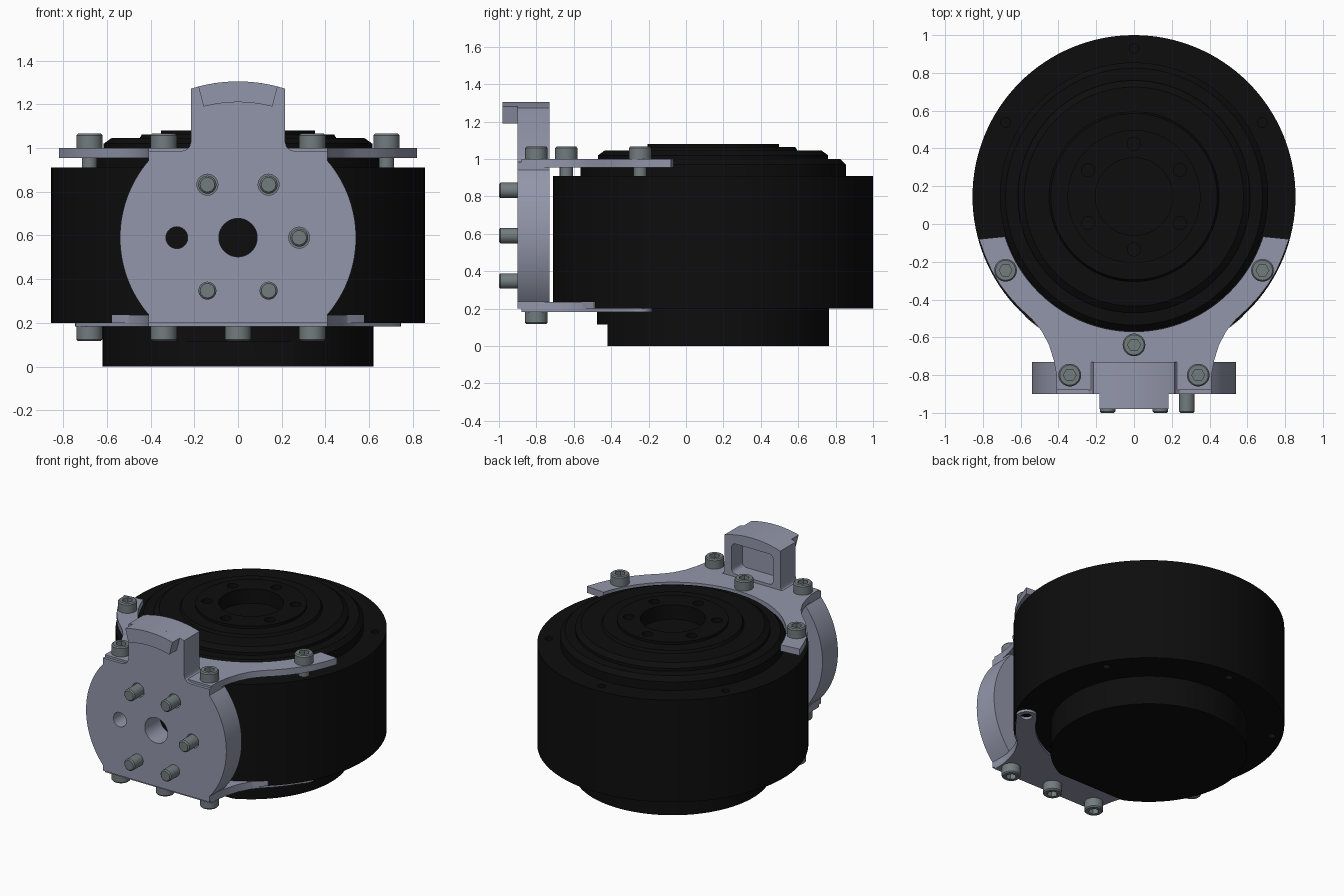
import bpy, bmesh
from math import sin, cos, pi, radians, atan2
from mathutils import Matrix

if "Cube" in bpy.data.objects:
    bpy.data.objects.remove(bpy.data.objects["Cube"])

CY = 0.145          # motor axis y
PZ = 0.59           # front plate axis z


def material(name, rgb):
    m = bpy.data.materials.new(name)
    m.diffuse_color = (*rgb, 1)
    m.use_nodes = True
    m.node_tree.nodes["Principled BSDF"].inputs["Base Color"].default_value = m.diffuse_color
    return m


BLACK = material("black_metal", (0.004, 0.004, 0.004))
ALLOY = material("alloy", (0.29, 0.305, 0.40))
STEEL = material("steel", (0.17, 0.20, 0.21))


def finish(bm, name, mat):
    bmesh.ops.recalc_face_normals(bm, faces=bm.faces)
    me = bpy.data.meshes.new(name)
    bm.to_mesh(me)
    bm.free()
    ob = bpy.data.objects.new(name, me)
    bpy.context.collection.objects.link(ob)
    if mat:
        me.materials.append(mat)
    return ob


def activate(ob):
    bpy.ops.object.select_all(action='DESELECT')
    ob.select_set(True)
    bpy.context.view_layer.objects.active = ob


def smooth(ob):
    activate(ob)
    bpy.ops.object.shade_smooth_by_angle(angle=radians(30))
    return ob


def arc(r, a0, a1, n, cx=0, cy=0):
    angs = [radians(a0 + (a1 - a0) * i / n) for i in range(n + 1)]
    return [(cx + r * cos(a), cy + r * sin(a)) for a in angs]


def add_prism(bm, pts, lo, hi):
    f = bm.faces.new([bm.verts.new((x, y, lo)) for x, y in pts])
    top = bmesh.ops.extrude_face_region(bm, geom=[f])['geom']
    vs = [v for v in top if isinstance(v, bmesh.types.BMVert)]
    bmesh.ops.translate(bm, verts=vs, vec=(0, 0, hi - lo))


def prism(name, pts, lo, hi, mat=None, front=False):
    """Extruded outline: up z, or toward -y when front is set."""
    return prisms(name, [(pts, lo, hi)], mat, front)


def prisms(name, parts, mat=None, front=False):
    bm = bmesh.new()
    for p in parts:
        add_prism(bm, *p)
    if front:
        bm.transform(Matrix.Rotation(pi / 2, 4, 'X'))
    return finish(bm, name, mat)


def circle(x, y, r, n=24):
    return arc(r, 0, 360 - 360 / n, n - 1, x, y)


def rect(x0, x1, y0, y1):
    return [(x0, y0), (x1, y0), (x1, y1), (x0, y1)]


def lathe(name, prof, mat, n=96, y=0):
    bm = bmesh.new()
    rings = []
    for r, z in prof:
        if r == 0:
            rings.append([bm.verts.new((0, y, z))] * n)
        else:
            rings.append([bm.verts.new((r * cos(2 * pi * i / n), y + r * sin(2 * pi * i / n), z))
                          for i in range(n)])
    for a, b in zip(rings, rings[1:]):
        for i in range(n):
            j = (i + 1) % n
            bm.faces.new(list(dict.fromkeys((a[i], a[j], b[j], b[i]))))
    return finish(bm, name, mat)


def cut(ob, *cutters):
    for c in cutters:
        m = ob.modifiers.new("cut", 'BOOLEAN')
        m.operation, m.solver, m.object = 'DIFFERENCE', 'EXACT', c
        activate(ob)
        bpy.ops.object.modifier_apply(modifier=m.name)
        bpy.data.objects.remove(c)
    return ob


def mirrored(half):
    """Right half listed front to back -> full outer edge, left to right."""
    return [(-x, y) for x, y in reversed(half)] + half


# motor housing: stepped drum with a central recess
motor = lathe("motor_housing", [
    (0, 0), (0.62, 0), (0.62, 0.2), (0.855, 0.2), (0.855, 0.91), (0.71, 0.91), (0.71, 0.97),
    (0.68, 1.0), (0.615, 1.0), (0.615, 1.02), (0.58, 1.045), (0.45, 1.045), (0.44, 1.063),
    (0.352, 1.063), (0.352, 1.08), (0.205, 1.08), (0.205, 0.98), (0, 0.98)], BLACK, 128, CY)
hexa = [radians(30 + 60 * i) for i in range(6)]
outer = [(0.785 * cos(a), CY + 0.785 * sin(a)) for a in hexa]
inner = [(0.28 * cos(a), CY + 0.28 * sin(a)) for a in hexa]
cut(motor, prisms("motor_holes",
                  [(circle(x, y, 0.025, 16), 0.84, 1.0) for x, y in outer if y > 0] +
                  [(circle(x, y, 0.025, 16), 0.1, 0.27) for x, y in outer if y > 0] +
                  [(circle(x, y, 0.035, 16), 1.0, 1.2) for x, y in inner]),
    prism("front_notch", rect(-0.7, 0.7, -0.6, -0.42), -0.1, 0.115))
smooth(motor)

# upper bracket: forked plate hugging the drum
edge = [(0.41, -0.88), (0.41, -0.8), (0.425, -0.72), (0.45, -0.64), (0.49, -0.565), (0.54, -0.505)]
up = edge + [(0.61, -0.44), (0.66, -0.385), (0.71, -0.32), (0.755, -0.245), (0.79, -0.165), (0.82, -0.08)]
smooth(prism("upper_bracket", mirrored(up) + arc(0.715, -17.2, -162.8, 48, 0, CY), 0.955, 1.0, ALLOY))

# lower bracket: thin fork under the drum and thicker front lip
tip = (0.68, -0.245)
low = edge + [(0.585, -0.465), (0.65, -0.39), (0.7, -0.32)] + arc(0.065, -30, 150, 12, *tip)
lower = prism("lower_bracket", mirrored(low) + arc(0.715, -32, -148, 48, 0, CY), 0.183, 0.2, ALLOY)
smooth(cut(lower, prism("tip_hole", circle(*tip, 0.035), 0.1, 0.3)))
lip = edge + [(0.578, -0.472)]
a_lip = -radians(0) + atan2(-0.472 - CY, 0.578) * 180 / pi
smooth(prism("lower_bracket_lip",
             mirrored(lip) + arc(0.858, a_lip - 1, -179 - a_lip, 32, 0, CY), 0.2, 0.235, ALLOY))

# front plate: clipped disc with a tower on top
half = [(0.41, 0.2)] + arc(0.54, -40.6, 40.6, 32, 0, PZ) + [
    (0.41, 0.985), (0.265, 0.985), (0.24, 0.99), (0.222, 1.006), (0.215, 1.03)]
outline = mirrored(half) + arc(0.715, 72.5, 107.5, 16, 0, PZ)
plate = prism("front_plate", outline, 0.73, 0.9, ALLOY, True)
studs = [(0.28 * cos(radians(a)), PZ + 0.28 * sin(radians(a))) for a in (0, 60, 120, 240, 300)]
window = (arc(0.03, 180, 270, 5, -0.13, 1.05) + arc(0.03, 270, 360, 5, 0.13, 1.05) +
          arc(0.03, 0, 90, 5, 0.13, 1.2) + arc(0.03, 90, 180, 5, -0.13, 1.2))
cut(plate,
    prisms("plate_holes", [(circle(0, PZ, 0.088, 40), 0.6, 1.0), (circle(-0.28, PZ, 0.05), 0.6, 1.0)] +
           [(circle(x, z, 0.048), 0.6, 1.0) for x, z in studs], None, True),
    prisms("counterbores", [(circle(x, z, 0.07), 0.6, 0.8) for x, z in studs], None, True),
    prism("tower_recess", window, 0.6, 0.85, None, True))
smooth(plate)

# curved lip overhanging the front of the tower
smooth(prism("tower_lip", arc(0.715, 75.3, 104.7, 16, 0, PZ) + arc(0.62, 104.7, 75.3, 16, 0, PZ),
             0.89, 0.98, ALLOY, True))


# socket-head screws, origin under the head
def screw_mesh(name, length, r):
    ob = lathe(name, [(0, -length), (r - 0.008, -length), (r, -length + 0.008), (r, 0), (0.06, 0),
                      (0.06, 0.058), (0.053, 0.066), (0, 0.066)], STEEL, 32)
    cut(ob, prism("socket", circle(0, 0, 0.034, 6), 0.03, 0.1))
    smooth(ob)
    me = ob.data
    bpy.data.objects.remove(ob)
    return me


def place(me, name, loc, rx=0.0):
    ob = bpy.data.objects.new(name, me)
    ob.location = loc
    ob.rotation_euler.x = rx
    bpy.context.collection.objects.link(ob)


short = screw_mesh("short_screw", 0.1, 0.035)
long = screw_mesh("long_screw", 0.2, 0.041)
for x, y in [(0.68, -0.245), (-0.68, -0.245), (0, -0.64), (0.34, -0.8), (-0.34, -0.8)]:
    place(short, "upper_screw", (x, y, 1.0))
for x, y in [(-0.68, -0.245), (-0.34, -0.8), (0, -0.8), (0.34, -0.8)]:
    place(short, "lower_screw", (x, y, 0.183), pi)
for x, z in studs:
    place(long, "front_screw", (x, -0.8, z), -pi / 2)
